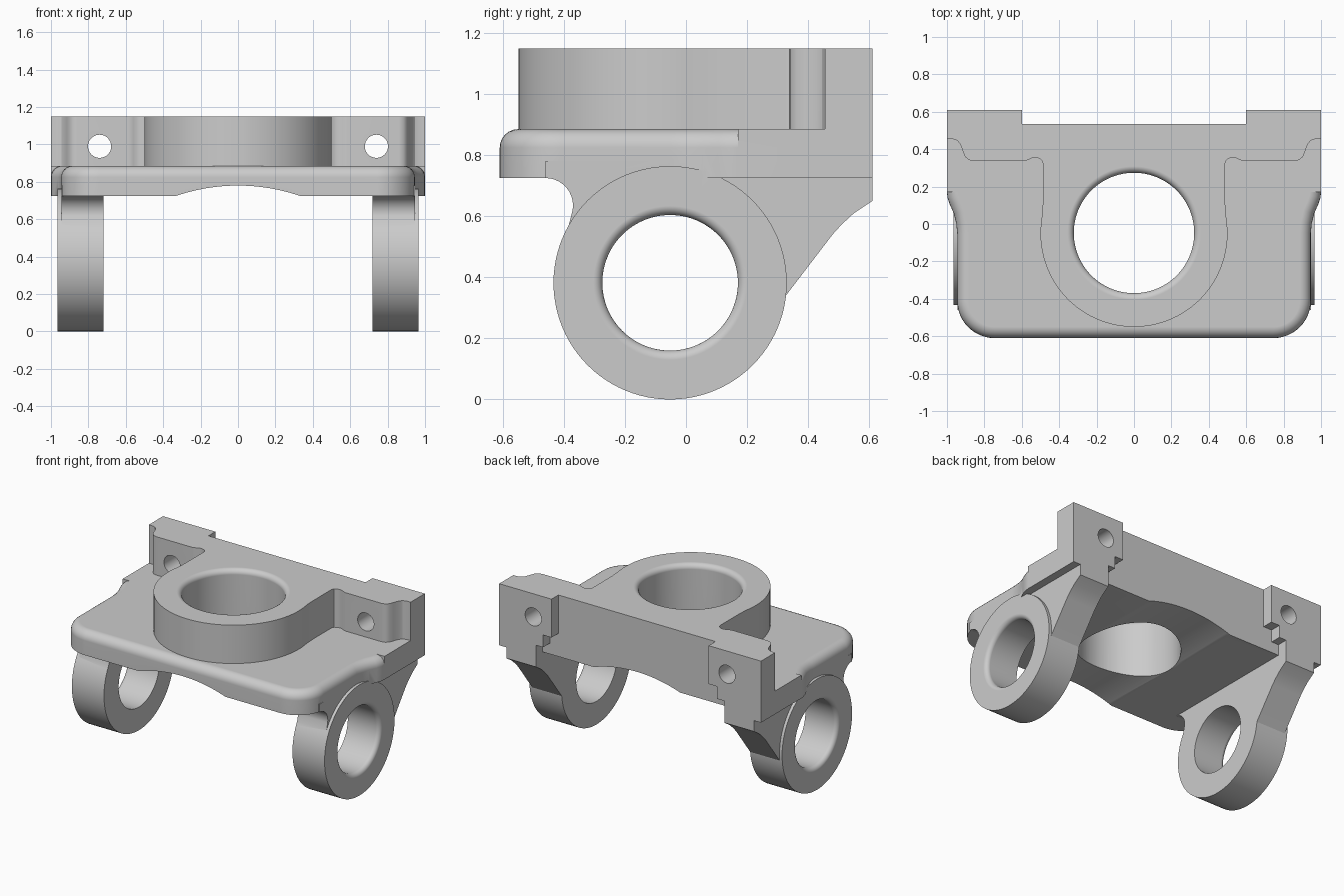
import bpy, bmesh
from math import sin, cos, pi, radians

if "Cube" in bpy.data.objects:
    bpy.data.objects.remove(bpy.data.objects["Cube"])

PLACE = {'x': lambda u, v, w: (w, u, v),
         'y': lambda u, v, w: (u, w, v),
         'z': lambda u, v, w: (u, v, w)}


def finish(name, bm):
    bmesh.ops.recalc_face_normals(bm, faces=bm.faces[:])
    me = bpy.data.meshes.new(name)
    bm.to_mesh(me)
    bm.free()
    ob = bpy.data.objects.new(name, me)
    bpy.context.collection.objects.link(ob)
    return ob


def prism(name, pts, axis, a, b, top_round=0):
    """Extrude a 2D outline along an axis, optionally rounding the top rim."""
    bm = bmesh.new()
    lo = [bm.verts.new(PLACE[axis](u, v, a)) for u, v in pts]
    hi = [bm.verts.new(PLACE[axis](u, v, b)) for u, v in pts]
    n = len(pts)
    bm.faces.new(lo)
    top = bm.faces.new(hi)
    for i in range(n):
        j = (i + 1) % n
        bm.faces.new((lo[i], lo[j], hi[j], hi[i]))
    bmesh.ops.recalc_face_normals(bm, faces=bm.faces[:])
    if top_round:
        bmesh.ops.bevel(bm, geom=list(top.edges), offset=top_round, segments=6,
                        profile=0.5, affect='EDGES')
    return finish(name, bm)


def arc(cx, cy, r, a0, a1, n):
    return [(cx + r * cos(radians(a0 + (a1 - a0) * i / n)),
             cy + r * sin(radians(a0 + (a1 - a0) * i / n))) for i in range(n + 1)]


def lathe(name, profile, axis, cu, cv, n=96, flip=1):
    """Spin (radius, height) pairs around an axis into a closed solid."""
    bm = bmesh.new()
    rings = [[bm.verts.new(PLACE[axis](cu + r * cos(2 * pi * i / n),
                                       cv + r * sin(2 * pi * i / n), flip * h))
              for i in range(n)] for r, h in profile]
    for p, q in zip(rings, rings[1:]):
        for i in range(n):
            j = (i + 1) % n
            bm.faces.new((p[i], p[j], q[j], q[i]))
    bm.faces.new(rings[0])
    bm.faces.new(rings[-1])
    return finish(name, bm)


def hole_profile(r, start, top, f):
    """Straight bore that flares over a rounded rim."""
    rim = [(r + f - f * cos(pi / 2 * i / 6), top - f + f * sin(pi / 2 * i / 6))
           for i in range(7)]
    return [(r, start)] + rim + [(r + f, top + 0.1)]


def mirrored(half):
    return half + [(-x, y) for x, y in reversed(half)]


def combine(target, other, operation):
    other.hide_render = True
    m = target.modifiers.new('bool', 'BOOLEAN')
    m.operation, m.solver, m.object = operation, 'EXACT', other
    bpy.context.view_layer.objects.active = target
    bpy.ops.object.modifier_apply(modifier=m.name)
    bpy.data.objects.remove(other, do_unlink=True)


# Base plate with rounded front corners and a widening towards the back
half = arc(0.745, -0.41, 0.2, -90, 0, 12)
half += [(0.945, -0.05), (0.95, 0.0), (0.963, 0.055), (0.985, 0.105),
         (0.997, 0.14), (1.0, 0.17), (1.0, 0.5)]
bracket = prism('hinge_bracket', mirrored(half), 'z', 0.725, 0.885, 0.06)

adds, cuts = [], []
adds.append(prism('back_shelf', [(-1, 0.17), (1, 0.17), (1, 0.535), (-1, 0.535)],
                  'z', 0.725, 0.885))

# Round boss running into the upright back wall
boss = arc(0, -0.05, 0.5, -90, 6, 28)
boss += [(0.49, 0.06), (0.487, 0.12), (0.487, 0.325), (0.495, 0.343),
         (0.515, 0.354), (0.54, 0.355), (0.56, 0.345), (0.585, 0.337), (0.86, 0.337)]
boss += [(0.885, 0.343), (0.903, 0.36), (0.915, 0.39), (0.928, 0.425),
         (0.945, 0.446), (0.97, 0.455), (1, 0.455), (1, 0.535)]
adds.append(prism('boss_and_wall', mirrored(boss[1:]), 'z', 0.86, 1.15))

# Mirrored stepped back tabs, gussets and lug rings
tab = [(0.6, 1.15), (1, 1.15), (1, 0.725), (0.945, 0.725), (0.945, 0.65),
       (0.72, 0.65), (0.72, 0.80), (0.665, 0.80), (0.665, 0.885), (0.6, 0.885)]
gusset = arc(-0.46, 0.635, 0.09, 90, -10, 10)
gusset += [(-0.385, 0.565), (-0.3, 0.4), (0.2, 0.3), (0.327, 0.34), (0.48, 0.54),
           (0.51, 0.573), (0.55, 0.61), (0.61, 0.65), (0.61, 0.78), (-0.46, 0.78)]
for s in (1, -1):
    adds.append(prism('back_tab', [(s * x, z) for x, z in tab], 'y', 0.51, 0.61))
    adds.append(prism('gusset', gusset, 'x', s * 0.72, s * 0.945))
    adds.append(lathe('lug_ring', [(0.382, 0.72), (0.382, 0.965)], 'x',
                      -0.052, 0.382, flip=s))
    cuts.append(lathe('lug_hole', hole_profile(0.222, 0.6, 0.965, 0.03), 'x',
                      -0.052, 0.382, flip=s))
    cuts.append(lathe('screw_hole', [(0.062, 0.2), (0.062, 0.8)], 'y',
                      s * 0.74, 0.99, 32))

# Central bore and shallow arched channel under the plate
cuts.append(lathe('bore', hole_profile(0.322, 0.6, 1.15, 0.035), 'z', 0, -0.048))
channel = arc(0, -0.237, 1.017, 71, 109, 24) + [(-0.331, 0.65), (0.331, 0.65)]
cuts.append(prism('channel', channel, 'y', -0.8, 0.8))

for ob in adds:
    combine(bracket, ob, 'UNION')
for ob in cuts:
    combine(bracket, ob, 'DIFFERENCE')

bpy.ops.object.select_all(action='DESELECT')
bracket.select_set(True)
bpy.context.view_layer.objects.active = bracket
bpy.ops.object.shade_smooth_by_angle(angle=radians(30))
wn = bracket.modifiers.new('even_normals', 'WEIGHTED_NORMAL')
wn.keep_sharp = True
